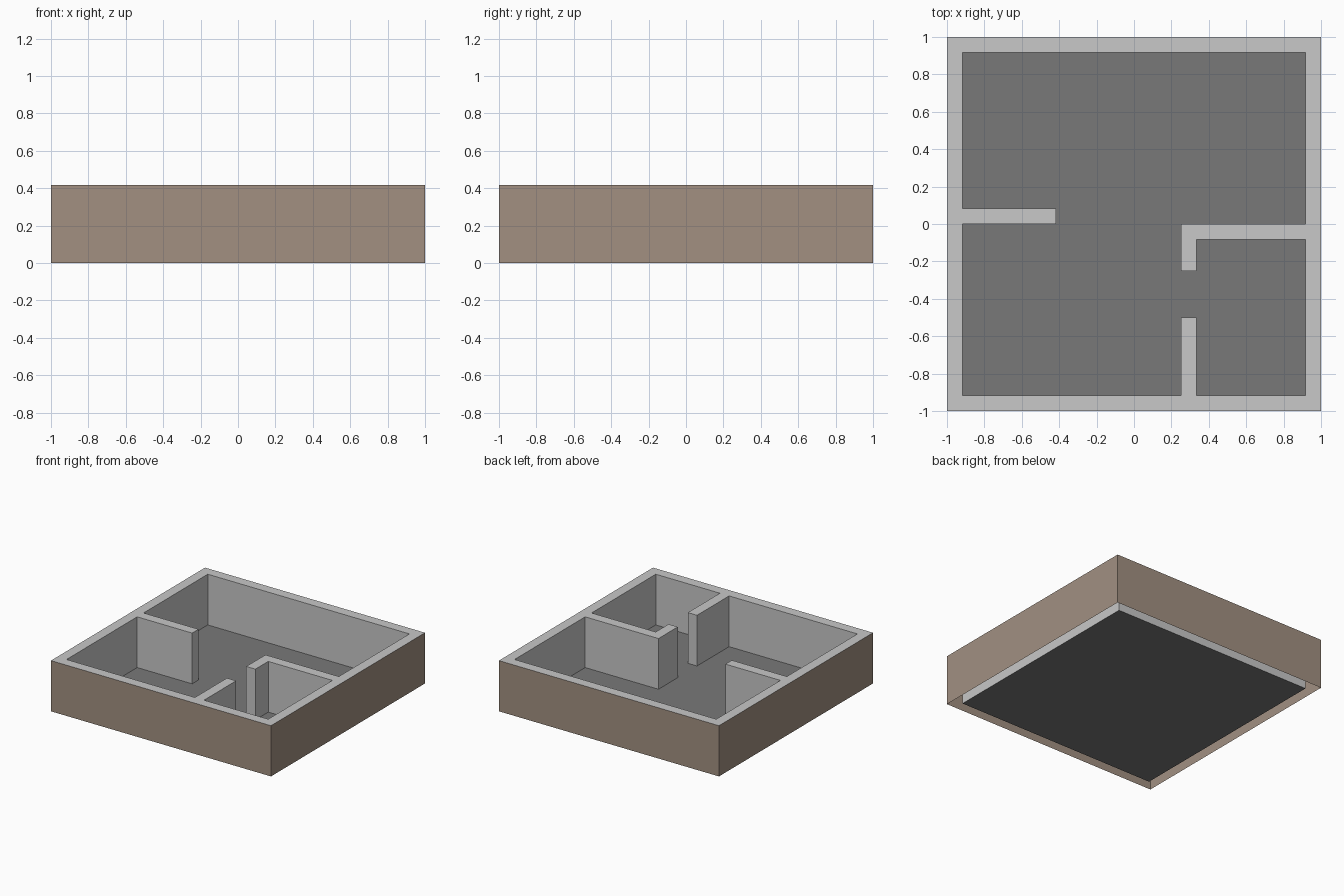
import bpy
import bmesh

cube = bpy.data.objects.get("Cube")
if cube:
    bpy.data.objects.remove(cube, do_unlink=True)

U = 1 / 12          # wall thickness, the plan's basic unit
HEIGHT = 5 * U
OUTER = 1.0
INNER = OUTER - U


def material(name, rgb):
    mat = bpy.data.materials.new(name)
    mat.use_nodes = True
    colour = (*rgb, 1.0)
    mat.diffuse_color = colour
    bsdf = mat.node_tree.nodes["Principled BSDF"]
    bsdf.inputs["Base Color"].default_value = colour
    bsdf.inputs["Roughness"].default_value = 0.9
    return mat


plaster = material("light grey plaster", (0.578, 0.578, 0.578))
floor_grey = material("dark grey floor", (0.19, 0.19, 0.19))
facade = material("brown facade", (0.36, 0.28, 0.222))


def finish(name, bm, mats):
    mesh = bpy.data.meshes.new(name)
    bm.to_mesh(mesh)
    bm.free()
    for mat in mats:
        mesh.materials.append(mat)
    obj = bpy.data.objects.new(name, mesh)
    bpy.context.collection.objects.link(obj)
    return obj


def square(r):
    return [(-r, -r), (r, -r), (r, r), (-r, r)]


def ring(bm, points, z):
    return [bm.verts.new((x, y, z)) for x, y in points]


# Perimeter wall: open below, brown outside, grey inside and on top
bm = bmesh.new()
loops = [ring(bm, square(r), z) for r, z in
         ((OUTER, 0), (OUTER, HEIGHT), (INNER, HEIGHT), (INNER, 0))]
for k, (low, high) in enumerate(zip(loops, loops[1:])):
    for i in range(4):
        j = (i + 1) % 4
        face = bm.faces.new((low[i], low[j], high[j], high[i]))
        face.material_index = 1 if k == 0 else 0
finish("perimeter_wall", bm, [plaster, facade])

# Floor: a single sheet under all rooms
bm = bmesh.new()
bm.faces.new(ring(bm, square(INNER), 0))
finish("floor", bm, [floor_grey])


def partition(name, outline):
    """Upright wall on a counter-clockwise plan; the closing side abuts the perimeter."""
    bm = bmesh.new()
    low, high = ring(bm, outline, 0), ring(bm, outline, HEIGHT)
    bm.faces.new(high)
    for i in range(len(outline) - 1):
        bm.faces.new((low[i], low[i + 1], high[i + 1], high[i]))
    return finish(name, bm, [plaster])


# Inner partitions
left, right = 3 * U, 4 * U
partition("side_partition", [(-INNER, 0), (-5 * U, 0), (-5 * U, U), (-INNER, U)])
partition("door_stub_partition",
          [(right, -INNER), (right, -6 * U), (left, -6 * U), (left, -INNER)])
partition("corner_partition",
          [(INNER, 0), (left, 0), (left, -3 * U), (right, -3 * U),
           (right, -U), (INNER, -U)])
